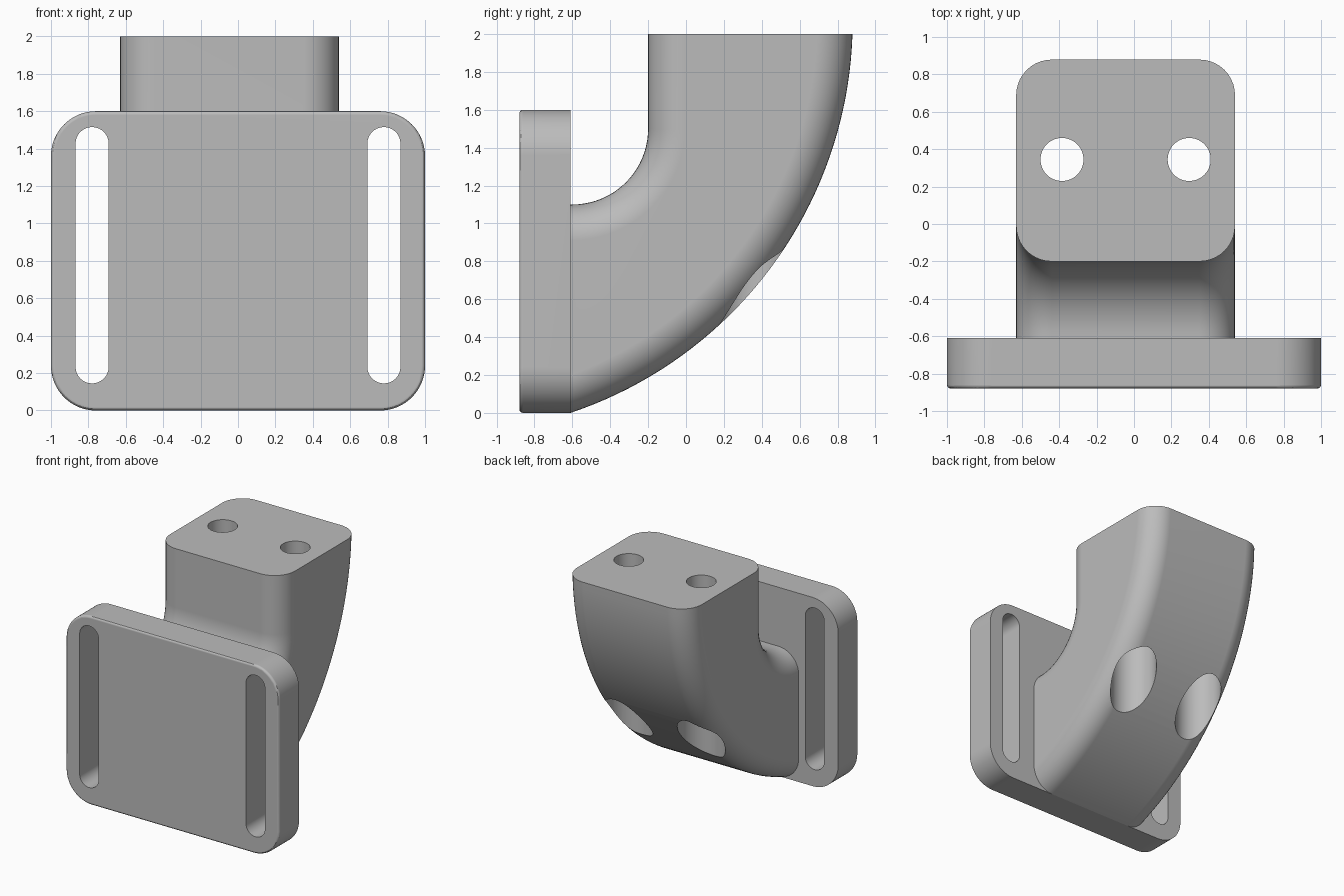
import bpy, bmesh
from math import sin, cos, asin, pi, radians
from mathutils import Vector

cube = bpy.data.objects.get("Cube")
if cube:
    bpy.data.objects.remove(cube, do_unlink=True)

grey = bpy.data.materials.new("plain_grey")
grey.use_nodes = True
tone = (0.5, 0.5, 0.5, 1)
grey.diffuse_color = tone
grey.node_tree.nodes["Principled BSDF"].inputs["Base Color"].default_value = tone


def rounded_outline(cx, cz, w, h, r, n=16):
    """Rounded rectangle outline in the x-z plane."""
    pts = []
    for k, (sx, sz) in enumerate(((1, 1), (-1, 1), (-1, -1), (1, -1))):
        for i in range(n + 1):
            a = (k + i / n) * pi / 2
            pts.append((cx + sx * (w / 2 - r) + r * cos(a),
                        cz + sz * (h / 2 - r) + r * sin(a)))
    return pts


def prism(name, points, sweep, edge_rule=None, radius=0, segments=1):
    """Extrude a closed outline and round the edges picked by a rule."""
    bm = bmesh.new()
    face = bm.faces.new([bm.verts.new(p) for p in points])
    new = bmesh.ops.extrude_face_region(bm, geom=[face], use_keep_orig=True)["geom"]
    bmesh.ops.translate(bm, vec=sweep,
                        verts=[v for v in new if isinstance(v, bmesh.types.BMVert)])
    bmesh.ops.remove_doubles(bm, verts=bm.verts, dist=1e-5)
    bmesh.ops.recalc_face_normals(bm, faces=bm.faces)
    if edge_rule:
        edges = [e for e in bm.edges if edge_rule(*(v.co for v in e.verts))]
        bmesh.ops.bevel(bm, geom=edges, offset=radius, segments=segments,
                        profile=0.5, affect='EDGES', clamp_overlap=False)
    mesh = bpy.data.meshes.new(name)
    bm.to_mesh(mesh)
    bm.free()
    mesh.materials.append(grey)
    ob = bpy.data.objects.new(name, mesh)
    bpy.context.collection.objects.link(ob)
    return ob


def finish(ob, cutters):
    """Cut the openings, then smooth the curved faces."""
    bpy.ops.object.select_all(action='DESELECT')
    ob.select_set(True)
    bpy.context.view_layer.objects.active = ob
    for c in cutters:
        c.hide_render = True
        mod = ob.modifiers.new("cut", 'BOOLEAN')
        mod.operation, mod.solver, mod.object = 'DIFFERENCE', 'EXACT', c
        bpy.ops.object.modifier_apply(modifier=mod.name)
        bpy.data.objects.remove(c, do_unlink=True)
    bpy.ops.object.shade_smooth_by_angle(angle=radians(30))
    mod = ob.modifiers.new("flat_side_normals", 'WEIGHTED_NORMAL')
    mod.keep_sharp = True


FRONT, BACK = -0.88, -0.61

# Mounting plate with a softened front rim and two strap slots
plate = prism("mounting_plate",
              [(x, FRONT, z) for x, z in rounded_outline(0, 0.8, 2, 1.6, 0.24)],
              Vector((0, BACK - FRONT, 0)),
              lambda a, b: max(a.y, b.y) < FRONT + 0.001, 0.02, 3)
slots = [prism("slot_cutter",
               [(x, -1, z) for x, z in rounded_outline(s * 0.78, 0.83, 0.177, 1.37, 0.0884)],
               Vector((0, 0.6, 0))) for s in (-1, 1)]
finish(plate, slots)

# Curved arm: tight inner bend, wide outer arc, long edges rounded
LEFT, RIGHT = 0.54, -0.63
N = 40
inner = [(-0.2, 2)] + [(-0.6 + 0.4 * cos(a), 1.5 - 0.4 * sin(a))
                       for a in (i / 20 * pi / 2 for i in range(21))] + [(BACK, 1.1)]
R, top = 2.183, 2.07
a0, a1 = asin((top - 2) / R), asin(top / R)
outer = [(0.88 - R + R * cos(a), top - R * sin(a))
         for a in (a1 + (a0 - a1) * i / N for i in range(N + 1))]
outer[0] = (BACK, 0)


def long_edge(a, b):
    along = abs(a.x - b.x) < 0.001
    end = min(a.z, b.z) > 1.999 or max(a.y, b.y) < BACK + 0.001
    return along and not end


arm = prism("curved_arm", [(RIGHT, y, z) for y, z in inner + outer],
            Vector((LEFT - RIGHT, 0, 0)), long_edge, 0.19, 10)

# Screw holes, each with a wider recess opening on the underside
holes = []
for x in (-0.385, 0.295):
    for r, low, high in ((0.115, -0.5, 2.5), (0.185, -0.5, 1.6)):
        ring = [(x + r * cos(i * pi / 32), 0.345 + r * sin(i * pi / 32), low)
                for i in range(64)]
        holes.append(prism("hole_cutter", ring, Vector((0, 0, high - low))))
finish(arm, holes)
